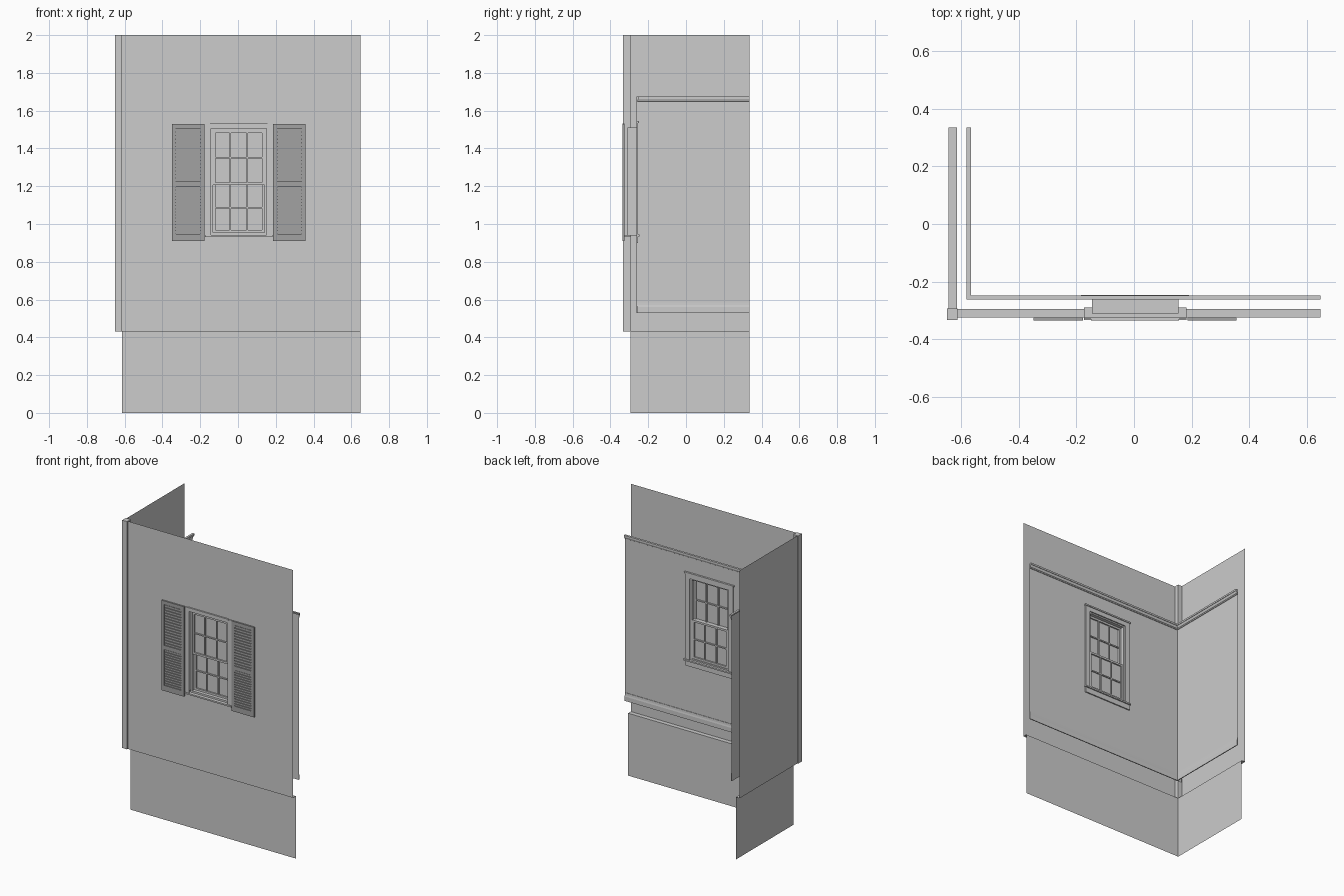
import bpy, bmesh
from mathutils import Matrix, Vector

cube = bpy.data.objects.get("Cube")
if cube:
    bpy.data.objects.remove(cube)


def material(name, value):
    mat = bpy.data.materials.new(name)
    mat.use_nodes = True
    colour = (value, value, value, 1)
    mat.diffuse_color = colour
    for node in mat.node_tree.nodes:
        if node.type == 'BSDF_PRINCIPLED':
            node.inputs["Base Color"].default_value = colour
    return mat


light_grey = material("light_grey", 0.604)
shutter_grey = material("shutter_grey", 0.36)

LEFT, RIGHT, BACK, TOP = -0.644, 0.648, 0.335, 2.0
BASE = 0.43                      # top of the foundation
OUT, FOUND, IN = -0.325, -0.295, -0.263   # depth of the front layers
IN_LEFT, FOUND_LEFT = -0.582, -0.615
CX = 0.004                       # window centre


def finish(name, bm, mat=light_grey):
    mesh = bpy.data.meshes.new(name)
    bm.to_mesh(mesh)
    bm.free()
    mesh.materials.append(mat)
    obj = bpy.data.objects.new(name, mesh)
    bpy.context.collection.objects.link(obj)


def boxes(name, parts, mat=light_grey):
    """Join boxes, each given as x, y and z ranges."""
    bm = bmesh.new()
    for part in parts:
        mid = Vector([(a + b) / 2 for a, b in part])
        size = [b - a for a, b in part] + [1]
        bmesh.ops.create_cube(bm, size=1, matrix=Matrix.Translation(mid) @ Matrix.Diagonal(size))
    finish(name, bm, mat)


def add_quad(bm, *pts):
    bm.faces.new([bm.verts.new(p) for p in pts])


def front_sheet(name, y, xs, zs):
    """Upright sheet; with four stops per axis the middle cell is left open."""
    bm = bmesh.new()
    grid = [[bm.verts.new((x, y, z)) for x in xs] for z in zs]
    for j in range(len(zs) - 1):
        for i in range(len(xs) - 1):
            if len(xs) == 4 and i == 1 and j == 1:
                continue
            bm.faces.new((grid[j][i], grid[j][i + 1], grid[j + 1][i + 1], grid[j + 1][i]))
    finish(name, bm)


def side_sheet(name, x, y0, z0, z1):
    bm = bmesh.new()
    add_quad(bm, (x, BACK, z0), (x, y0, z0), (x, y0, z1), (x, BACK, z1))
    finish(name, bm)


def moulding(name, profile):
    """Sweep a (projection, height) profile round the inside corner."""
    bm = bmesh.new()
    rows = []
    for d, z in profile:
        path = ((RIGHT, IN + d, z), (IN_LEFT + d, IN + d, z), (IN_LEFT + d, BACK, z))
        rows.append([bm.verts.new(p) for p in path])
    for a, b in zip(rows, rows[1:]):
        for i in range(2):
            bm.faces.new((a[i], a[i + 1], b[i + 1], b[i]))
    for i in (0, 2):
        bm.faces.new([r[i] for r in rows])
    bmesh.ops.recalc_face_normals(bm, faces=bm.faces)
    finish(name, bm)


# Window opening
W, SILL, HEAD = 0.15, 0.94, 1.51
opening_x = (CX - W, CX + W)

# Outer walls, foundation and the ledge between them
front_sheet("outer_front_wall", OUT, (LEFT, *opening_x, RIGHT), (BASE, SILL, HEAD, TOP))
side_sheet("outer_side_wall", LEFT, OUT, BASE, TOP)
front_sheet("foundation_front", FOUND, (FOUND_LEFT, RIGHT), (0, BASE))
side_sheet("foundation_side", FOUND_LEFT, FOUND, 0, BASE)
bm = bmesh.new()
add_quad(bm, (LEFT, OUT, BASE), (RIGHT, OUT, BASE), (RIGHT, FOUND, BASE), (FOUND_LEFT, FOUND, BASE))
add_quad(bm, (LEFT, OUT, BASE), (FOUND_LEFT, FOUND, BASE), (FOUND_LEFT, BACK, BASE), (LEFT, BACK, BASE))
finish("wall_ledge", bm)
boxes("corner_post", [((-0.65, -0.613), (-0.333, -0.293), (BASE, TOP))])

# Inner walls with mouldings
front_sheet("inner_front_wall", IN, (FOUND_LEFT, *opening_x, RIGHT), (0.53, SILL, HEAD, 1.67))
side_sheet("inner_side_wall", IN_LEFT, IN, 0.53, 1.67)
moulding("crown_moulding", [(0, 1.64), (0.004, 1.64), (0.004, 1.648), (0.007, 1.65),
                            (0.011, 1.66), (0.012, 1.663), (0.015, 1.663),
                            (0.015, 1.675), (0, 1.675)])
moulding("baseboard", [(0, 0.53), (0.006, 0.53), (0.006, 0.56), (0.004, 0.57),
                       (0.003, 0.585), (0, 0.585)])


def frame(x, y, z, w, head=None, sill=None):
    """Four boards round a rectangle."""
    head, sill = head or w, sill or w
    return [((x[0], x[0] + w), y, z), ((x[1] - w, x[1]), y, z),
            ((x[0] + w, x[1] - w), y, (z[1] - head, z[1])),
            ((x[0] + w, x[1] - w), y, (z[0], z[0] + sill))]


def span(half):
    return (CX - half, CX + half)


# Window jambs, casings and sills
boxes("window_jamb", frame(span(W), (-0.311, IN), (SILL, HEAD), 0.014))
boxes("outer_casing", frame(span(0.178), (-0.33, OUT), (0.93, 1.53), 0.03, 0.025, 0.012))
boxes("outer_drip_cap", [(span(0.153), (-0.335, OUT), (1.523, 1.533))])
boxes("outer_sill", [(span(0.178), (-0.334, -0.29), (0.932, 0.942))])
boxes("inner_casing", frame(span(0.183), (IN, -0.255), (0.90, 1.54), 0.035, 0.035, 0.045)
      + [(span(0.188), (IN, -0.25), (1.535, 1.545)),
         (span(0.188), (IN, -0.247), (0.935, 0.945))])


# Sashes, each three panes wide and two high
def sash(name, y, z0, z1):
    x = span(0.136)
    rail = 0.013
    bar = (y - 0.008, y + 0.008)
    parts = frame(x, (y - 0.01, y + 0.01), (z0, z1), rail)
    for side in (-1, 1):
        c = CX + side * 0.045
        parts.append(((c - 0.004, c + 0.004), bar, (z0 + rail, z1 - rail)))
    mid = (z0 + z1) / 2
    parts.append(((x[0] + rail, x[1] - rail), bar, (mid - 0.004, mid + 0.004)))
    boxes(name, parts)
    front_sheet(name + "_glass", y, x, (z0, z1))


sash("upper_sash", -0.298, 1.207, 1.496)
sash("lower_sash", -0.278, 0.954, 1.22)


# Louvred shutters
def shutter(name, x0, x1):
    y = (-0.335, OUT)
    z0, zm, z1 = 0.91, 1.21, 1.53
    stile = 0.022
    inner = (x0 + stile, x1 - stile)
    parts = frame((x0, x1), y, (z0, z1), stile, 0.025, 0.038)
    parts.append((inner, y, (zm - 0.014, zm + 0.014)))
    parts.append((inner, (-0.327, OUT), (z0, z1)))
    for low, high in ((z0 + 0.038, zm - 0.014), (zm + 0.014, z1 - 0.025)):
        count = 15
        step = (high - low) / count
        for i in range(count):
            c = low + (i + 0.5) * step
            parts.append((inner, (-0.333, -0.327), (c - step * 0.35, c + step * 0.35)))
    boxes(name, parts, shutter_grey)


shutter("right_shutter", -0.35, -0.178)
shutter("left_shutter", 0.186, 0.357)
